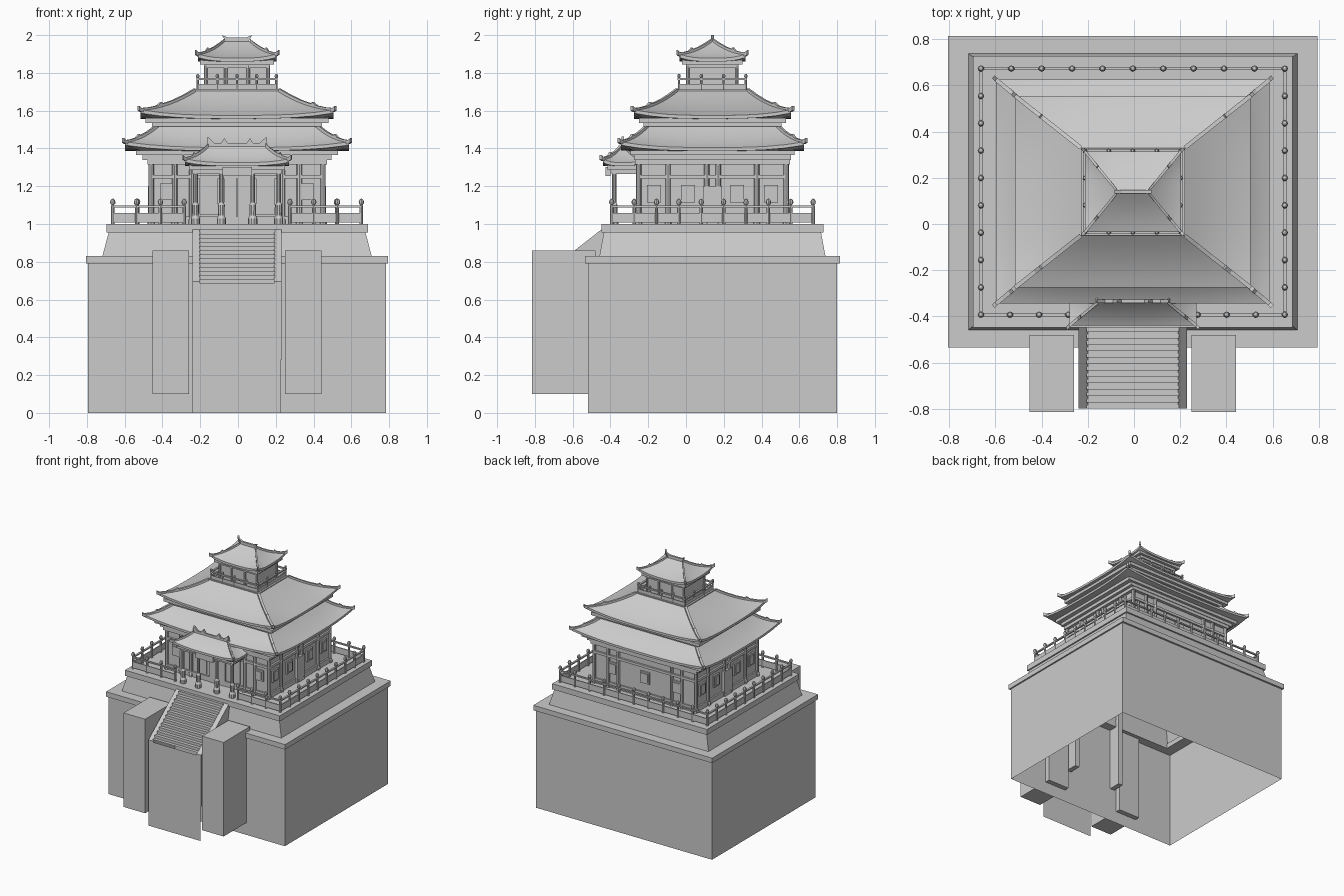
import bpy, bmesh, math
from mathutils import Vector

if "Cube" in bpy.data.objects:
    bpy.data.objects.remove(bpy.data.objects["Cube"])

CX, CY = -0.005, 0.14      # axis of the building


def mesh(name, verts, faces, fix=True):
    bm = bmesh.new()
    vs = [bm.verts.new(v) for v in verts]
    for f in faces:
        bm.faces.new([vs[i] for i in f])
    bmesh.ops.remove_doubles(bm, verts=bm.verts, dist=1e-5)
    if fix:
        bmesh.ops.recalc_face_normals(bm, faces=bm.faces)
    me = bpy.data.meshes.new(name)
    bm.to_mesh(me)
    bm.free()
    ob = bpy.data.objects.new(name, me)
    bpy.context.collection.objects.link(ob)
    return ob


def box(name, x0, x1, y0, y1, z0, z1, bottom=True, top=True):
    v = [(x, y, z) for z in (z0, z1) for x, y in ((x0, y0), (x1, y0), (x1, y1), (x0, y1))]
    f = [(i, (i + 1) % 4, (i + 1) % 4 + 4, i + 4) for i in range(4)]
    if bottom:
        f.append((3, 2, 1, 0))
    if top:
        f.append((4, 5, 6, 7))
    return mesh(name, v, f)


def cbox(name, hx, hy, z0, z1, **k):
    return box(name, CX - hx, CX + hx, CY - hy, CY + hy, z0, z1, **k)


def prism(name, pts, axis, a, b, closed=True):
    # profile in (y,z) extruded along x, or in (x,z) extruded along y
    n = len(pts)
    put = (lambda p, d: (d, p[0], p[1])) if axis == 'x' else (lambda p, d: (p[0], d, p[1]))
    v = [put(p, d) for d in (a, b) for p in pts]
    f = [(i, (i + 1) % n, (i + 1) % n + n, i + n) for i in range(n if closed else n - 1)]
    if closed:
        f += [tuple(range(n)), tuple(range(2 * n - 1, n - 1, -1))]
    return mesh(name, v, f)


def lathe(name, x, y, prof, n=8):
    v = [(x + r * math.cos(2 * math.pi * i / n), y + r * math.sin(2 * math.pi * i / n), z)
         for r, z in prof for i in range(n)]
    f = [(j * n + i, j * n + (i + 1) % n, (j + 1) * n + (i + 1) % n, (j + 1) * n + i)
         for j in range(len(prof) - 1) for i in range(n)]
    f += [tuple(range(n)), tuple(range((len(prof) - 1) * n, len(prof) * n))]
    return mesh(name, v, f)


def ring(hx, hy, z, lift, cy, seg=10):
    # rectangular loop whose corners sweep upward
    c = [(-1, -1), (1, -1), (1, 1), (-1, 1)]
    out = []
    for k in range(4):
        (ax, ay), (bx, by) = c[k], c[(k + 1) % 4]
        for i in range(seg):
            t = i / seg
            out.append((CX + hx * (ax + (bx - ax) * t), cy + hy * (ay + (by - ay) * t),
                        z + lift * abs(2 * t - 1) ** 3))
    return out


def roof(name, eave, top, z0, z1, lift, cy=CY, w=0.009):
    lv = 8

    def at(t):
        return (eave[0] + (top[0] - eave[0]) * t, eave[1] + (top[1] - eave[1]) * t,
                z0 + (z1 - z0) * (0.6 * t + 0.4 * t * t), lift * (1 - t) ** 2)
    rings = [ring(eave[0] * .86, eave[1] * .86, z0 - .018, 0, cy),
             ring(eave[0], eave[1], z0 - .018, lift, cy)]
    rings += [ring(*at(i / lv), cy) for i in range(lv + 1)]
    n = len(rings[0])
    v = [p for r in rings for p in r]
    f = [(j * n + i, j * n + (i + 1) % n, (j + 1) * n + (i + 1) % n, (j + 1) * n + i)
         for j in range(len(rings) - 1) for i in range(n)]
    ob = mesh(name, v, f)
    bpy.context.view_layer.objects.active = ob
    ob.select_set(True)
    bpy.ops.object.shade_smooth_by_angle(angle=math.radians(30))
    ob.select_set(False)
    # hip ridges with an upturned tip and a stepped upper part
    for sx in (-1, 1):
        for sy in (-1, 1):
            secs = []
            for t, h in ((-.06, .012), (0, .009), (.15, .008), (.3, .009), (.38, .022),
                         (.4, .011), (.6, .011), (.8, .012), (1, .012)):
                hx, hy, z, l = at(max(t, 0))
                if t < 0:
                    hx, hy, z = hx + .012, hy + .012, z + .008
                p = Vector((CX + sx * hx, cy + sy * hy, z + l))
                s = Vector((-sy * hy, sx * hx, 0)).normalized() * w
                s = s if s.length else Vector((w, 0, 0))
                up = Vector((0, 0, h))
                secs += [p - s - Vector((0, 0, .012)), p + s * 1 - Vector((0, 0, .012)), p + s + up, p - s + up]
            m = len(secs) // 4
            f = [(4 * j + i, 4 * j + (i + 1) % 4, 4 * j + 4 + (i + 1) % 4, 4 * j + 4 + i)
                 for j in range(m - 1) for i in range(4)]
            f += [(3, 2, 1, 0), tuple(range(4 * m - 4, 4 * m))]
            mesh(name + "_hip", secs, f)


# base: hollow walls, ledge ring, battered plinth and terrace
cbox("base_walls", .788, .66, 0, .79, bottom=False, top=False)
o, i_ = (.80, .675), (.70, .59)
loops = [ring(*h, z, 0, CY, 1) for h, z in ((o, .79), (o, .83), (i_, .83), (i_, .79))]
mesh("base_ledge", [p for l in loops for p in l],
     [(j * 4 + k, j * 4 + (k + 1) % 4, ((j + 1) % 4) * 4 + (k + 1) % 4, ((j + 1) % 4) * 4 + k)
      for j in range(4) for k in range(4)])
mesh("plinth", ring(.715, .60, .82, 0, CY, 1) + ring(.68, .575, .955, 0, CY, 1),
     [(k, (k + 1) % 4, (k + 1) % 4 + 4, k + 4) for k in range(4)])
cbox("terrace", .692, .588, .955, 1.0)

# stair with side beams, front sheet and flanking blocks
N = 13
prof = [(-.80, 0), (-.80, .685)]
for k in range(N):
    z = .685 + (k + 1) * .285 / N
    prof += [(-.80 + k * .36 / N, z), (-.80 + (k + 1) * .36 / N, z)]
prism("stair_steps", prof[2:], 'x', CX - .2, CX + .2, closed=False)
prism("stair_front", prof[:2], 'x', CX - .235, CX + .23, closed=False)
for s in (-1, 1):
    a, b = sorted((CX + s * .195, CX + s * .235))
    prism("stair_beam", [(-.80, .28), (-.80, .695), (-.43, .985), (-.42, .985), (-.42, .28)], 'x', a, b)
    a, b = sorted((CX + s * .255, CX + s * .447))
    box("flank_block", a, b, -.815, -.48, .10, .86)

# terrace balustrade
POST = [(.009, 1.0), (.009, 1.095), (.006, 1.1), (.013, 1.108), (.014, 1.118), (.009, 1.13), (.002, 1.134)]
RX, RY = .658, .533


def fence(name, p, q, n, z, ph, panel, rail):
    # straight run of rails between p and q, with n bays
    (x0, y0), (x1, y1) = p, q
    for za, zb, h in ((z + .008, z + panel, .004), (z + rail - .01, z + rail, .007)):
        box(name + "_rail", min(x0, x1) - h, max(x0, x1) + h, min(y0, y1) - h, max(y0, y1) + h, za, zb)
    for k in range(n + 1):
        k_ = ph / .134
        lathe(name + "_post", x0 + (x1 - x0) * k / n, y0 + (y1 - y0) * k / n,
              [(r * min(1, k_ + .0), z + (h - 1) * k_) for r, h in POST])


for s in (-1, 1):
    fence("side_fence", (CX + s * RX, CY - RY), (CX + s * RX, CY + RY), 9, 1.0, .134, .058, .098)
    fence("front_fence", (CX + s * RX, CY - RY), (CX + s * .28, CY - RY), 3, 1.0, .134, .058, .098)
fence("back_fence", (CX - RX, CY + RY), (CX + RX, CY + RY), 10, 1.0, .134, .058, .098)

# main hall: walls, beams, columns
cbox("hall_walls", .45, .385, 1.0, 1.36)
cbox("hall_sill", .462, .397, 1.0, 1.04)
cbox("hall_lintel", .465, .40, 1.24, 1.26)
cbox("hall_beam", .475, .41, 1.315, 1.34)
cbox("bracket_course", .50, .415, 1.34, 1.365)
cbox("eave_course", .535, .435, 1.365, 1.39)
COL = [(.02, 1.0), (.02, 1.02), (.014, 1.03), (.014, 1.34)]
for sx in (-1, 1):
    for sy in (-1, 1):
        for x, y in ((.455, .39), (.455, .235), (.455, .03), (.33, .39), (.24, .39)):
            lathe("hall_column", CX + sx * x, CY + sy * y, COL)


def window(x, y, z, w, h, along):
    for e, d, nm in ((.012, .012, "window_frame"), (0, .018, "window_pane")):
        a, b = ((w + e, d) if along == 'x' else (d, w + e))
        box(nm, x - a, x + a, y - b, y + b, z - h - e, z + h + e)


for s in (-1, 1):
    window(CX + s * .37, CY - .385, 1.17, .025, .032, 'x')
    for x in (.0, .285):
        if x or s > 0:
            window(CX + s * x, CY + .385, 1.16, .03, .035, 'x')
    for y in (-.31, .31, -.13, .13):
        window(CX + s * .45, CY + y, 1.16, .025, .035, 'y')
    a, b = sorted((CX + s * .44, CX + s * .472))
    box("side_door", a, b, CY - .05, CY + .05, 1.0, 1.2)
    a, b = sorted((CX + s * .003, CX + s * .07))
    box("front_door", a, b, CY - .40, CY - .37, 1.0, 1.27)
    a, b = sorted((CX + s * .10, CX + s * .20))
    box("door_side_panel", a, b, CY - .393, CY - .37, 1.05, 1.24)

# porch
box("porch_beam", CX - .235, CX + .235, -.395, -.24, 1.265, 1.285)
box("porch_eave_course", CX - .255, CX + .255, -.415, -.24, 1.285, 1.315)
box("porch_plaque", CX - .078, CX + .078, -.425, -.40, 1.255, 1.302)
for s in (-1, 1):
    for x in (.22, .083):
        lathe("porch_column", CX + s * x, -.38,
              [(.024, 1.0), (.024, 1.03), (.017, 1.045), (.018, 1.10), (.012, 1.115), (.012, 1.28)], 10)
roof("porch_roof", (.275, .105), (.15, .003), 1.325, 1.415, .02, cy=-.335, w=.007)
ridge = [(.16, 1.40), (.155, 1.462), (.12, 1.428), (.085, 1.428), (.068, 1.455), (.05, 1.428)]
prism("porch_ridge", [(CX + x, z) for x, z in ridge] + [(CX - x, z) for x, z in ridge[::-1]],
      'y', -.342, -.328)

# lower and middle roofs
roof("lower_roof", (.592, .485), (.40, .325), 1.405, 1.54, .03)
cbox("upper_wall", .405, .33, 1.48, 1.54)
cbox("upper_course", .45, .365, 1.515, 1.535)
cbox("upper_eave_course", .485, .39, 1.535, 1.56)
roof("middle_roof", (.51, .415), (.225, .19), 1.575, 1.705, .03)

# top pavilion
cbox("pavilion_floor", .225, .19, 1.69, 1.712)
cbox("pavilion_walls", .162, .128, 1.71, 1.85)
cbox("pavilion_beam", .172, .138, 1.825, 1.845)
cbox("pavilion_eave_course", .195, .16, 1.845, 1.868)
for sx in (-1, 1):
    fence("pavilion_side_fence", (CX + sx * .208, CY - .177), (CX + sx * .208, CY + .177), 3, 1.705, .09, .035, .068)
    fence("pavilion_end_fence", (CX - .208, CY + sx * .177), (CX + .208, CY + sx * .177), 4, 1.705, .09, .035, .068)
    for sy in (-1, 1):
        for x in (.165, .06):
            lathe("pavilion_column", CX + sx * x, CY + sy * .13, [(.009, 1.71), (.009, 1.84)])
roof("top_roof", (.208, .175), (.068, .004), 1.878, 1.968, .022, w=.006)
prism("top_ridge", [(CX + x, z) for x, z in ((-.06, 1.95), (.06, 1.95), (.062, 1.97), (.08, 2.0), (.05, 1.988),
                                             (-.05, 1.988), (-.08, 2.0), (-.062, 1.97))],
      'y', CY - .008, CY + .008)
